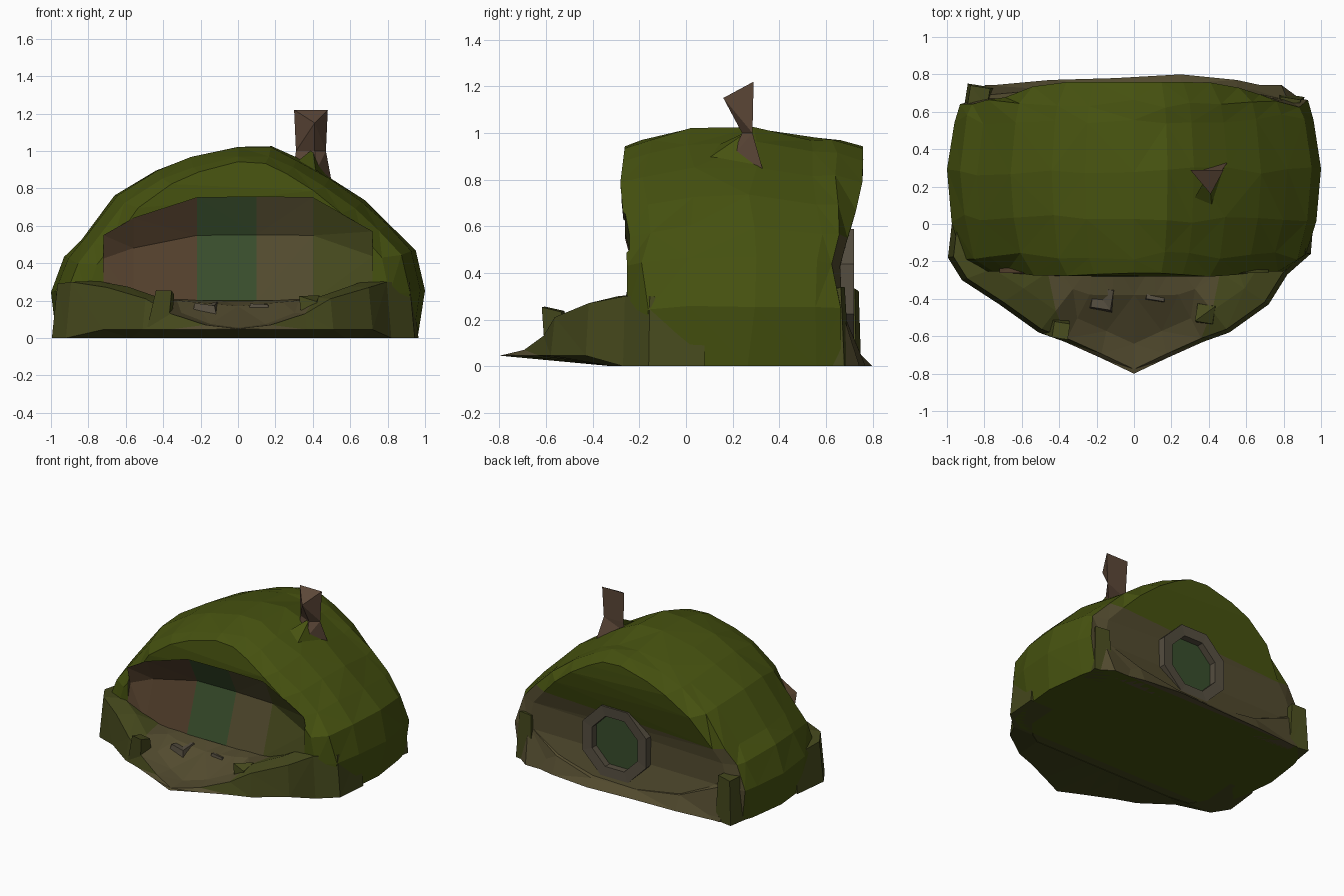
import bpy, bmesh, math, random

if "Cube" in bpy.data.objects:
    bpy.data.objects.remove(bpy.data.objects["Cube"])

random.seed(4)


def mat(name, c):
    m = bpy.data.materials.new(name)
    m.diffuse_color = (*c, 1)
    m.use_nodes = True
    m.node_tree.nodes["Principled BSDF"].inputs["Base Color"].default_value = m.diffuse_color
    return m


GRASS = mat("grass", (0.062, 0.085, 0.005))
MOSS = mat("moss", (0.06, 0.066, 0.012))
EARTH = mat("earth", (0.085, 0.07, 0.028))
BRICK = mat("brick", (0.11, 0.065, 0.04))
RED = mat("red_wall", (0.085, 0.05, 0.025))
GREEN = mat("green_door", (0.04, 0.075, 0.025))
STONE = mat("stone", (0.09, 0.075, 0.05))


def make(name, verts, faces, m, tri=True):
    me = bpy.data.meshes.new(name)
    me.from_pydata(verts, [], faces)
    bm = bmesh.new()
    bm.from_mesh(me)
    bmesh.ops.recalc_face_normals(bm, faces=bm.faces)
    if tri:
        bmesh.ops.triangulate(bm, faces=[f for f in bm.faces if len(f.verts) == 4])
    bm.to_mesh(me)
    bm.free()
    ob = bpy.data.objects.new(name, me)
    bpy.context.collection.objects.link(ob)
    me.materials.append(m)
    return ob


def loft(name, rings, m, strip_caps=False):
    """Skin closed rings of equal length and cap both ends (strips suit curved caps)."""
    n = len(rings[0])
    verts = [p for r in rings for p in r]
    faces = [(i * n + j, i * n + (j + 1) % n, (i + 1) * n + (j + 1) % n, (i + 1) * n + j)
             for i in range(len(rings) - 1) for j in range(n)]
    for s in (0, len(verts) - n):
        if strip_caps:
            faces += [(s + i, s + i + 1, s + n - 2 - i, s + n - 1 - i) for i in range(n // 2 - 1)]
        else:
            faces.append(tuple(range(s, s + n)))
    return make(name, verts, faces, m)


def cylinder_y(name, x, y, z, r, depth, sides, m):
    rings = [[(x + r * math.cos(t), yy, z + r * math.sin(t))
              for t in [2 * math.pi * (k + .5) / sides for k in range(sides)]]
             for yy in (y - depth / 2, y + depth / 2)]
    return loft(name, rings, m)


def cut(target, cutter):
    cutter.hide_render = True
    cutter.hide_viewport = True
    mod = target.modifiers.new(cutter.name, "BOOLEAN")
    mod.object = cutter
    mod.solver = "EXACT"


def curve(z, pts):
    """Piecewise linear value at height z."""
    for (z0, a), (z1, b) in zip(pts, pts[1:]):
        if z <= z1:
            return a + (b - a) * (z - z0) / (z1 - z0)
    return pts[-1][1]


# Grassy mound: one arch profile lofted from front to back
profile = [(-.97, 0), (-1, .25), (-.93, .43), (-.84, .53), (-.66, .76), (-.44, .9),
           (-.26, .97), (0, 1.03), (.18, 1.02), (.32, .96), (.5, .86), (.68, .73),
           (.82, .6), (.95, .47), (1, .26), (.96, 0)]
front_y = [(0, -.25), (.56, -.255), (.76, -.285), (1, -.255)]
back_y = [(0, .79), (.25, .715), (.45, .705), (.68, .755), (.8, .77), (1, .755)]
stations = [(None, .81, .915), (-.17, .92, .95), (.03, .975, 1), (.28, 1, 1.003),
            (.56, .96, .96), (.645, .93, .95), (None, .82, .915)]
rings = []
for i, (y, sx, sz) in enumerate(stations):
    ring = []
    for x, z in profile:
        if y is None:
            yy = curve(z * sz, back_y) - .05 * x * x if i else curve(z * sz, front_y)
            ring.append((x * sx, yy, z * sz))
        else:
            ring.append((x * sx, y + random.uniform(-.025, .025),
                         z * sz + (random.uniform(-.012, .004) if z else 0)))
    rings.append(ring)
mound = loft("grass_mound", rings, GRASS, True)
mound.data.materials.append(EARTH)
for p in mound.data.polygons:
    if p.normal.y > .5 and p.center.z < .56:
        p.material_index = 1

# Hollow front wall under the grassy lip: leans back, then comes forward to the yard
cols = [(-.72, .55, RED), (-.56, .64, RED), (-.22, .75, GREEN), (.1, .755, EARTH),
        (.4, .75, MOSS), (.72, .57, MOSS)]


def hollow(x, top, off):
    d = .1 * (1 - (abs(x) / .8) ** 4)
    mid = .22 + (top - .22) * .62
    return [(x, -.262 + off, top), (x, -.262 + d + off, mid), (x, -.28 + off, .2)]


cut(mound, loft("front_hollow_cutter",
                [hollow(x, t, .002) + [(x, -.5, .2), (x, -.5, t)] for x, t, _ in cols], EARTH))
for (x0, t0, m), (x1, t1, _) in zip(cols, cols[1:]):
    make("front_wall_panel", hollow(x0, t0, 0) + hollow(x1, t1, 0),
         [(0, 1, 4, 3), (1, 2, 5, 4)], m)

# Round back entrance: recess, door and stone ring
cut(mound, cylinder_y("back_door_cutter", .08, .74, .33, .21, .18, 8, EARTH))
cylinder_y("back_door", .08, .655, .33, .215, .02, 8, GREEN)
ring = []
for k in range(9):
    t = 2 * math.pi * (k + .5) / 8
    ring.append([(.08 + r * math.cos(t), y, .33 + r * math.sin(t))
                 for r, y in ((.2, .66), (.2, .715), (.28, .72), (.28, .66))])
loft("door_frame", ring, STONE)

# Earth bank at the foot of the back
loft("back_bank", [[(x, .66, 0), (x, y, 0), (x, y - .05, h), (x, .66, h + .03)]
                   for x, y, h in ((-.78, .74, .24), (-.45, .77, .1), (-.1, .78, .05),
                                   (.25, .8, .05), (.55, .77, .12), (.78, .72, .24))], EARTH)

# Front yard with a raised hedge rim, lowest in the middle
half = [(.965, .08, .27), (.945, -.16, .3), (.82, -.27, .3), (.72, -.43, .27), (.51, -.58, .21),
        (.37, -.63, .13), (.18, -.715, .07), (0, -.8, .05)]
path = half + [(-x, y, h) for x, y, h in half[-2::-1]]
path[-2], path[-3] = (-.995, -.18, .29), (-.92, -.3, .3)
apron = []
for x, y, h in path:
    lo = 0 if y > -.35 else .045
    apron.append([(x * .8, max(y, -.32), 0), (x, y, lo), (x * .97, y * .97, h),
                  (x * .82, y * .8, h + .005), (x * .64, max(y * .6, -.38), .17 + abs(x) * .06),
                  (x * .6, -.2 if y < -.2 else y, .21)])
yard = loft("front_yard", apron, MOSS)
yard.data.materials.append(EARTH)
for p in yard.data.polygons:
    if abs(p.center.x) < .42 and p.normal.z > .3:
        p.material_index = 1
make("yard_base", [(x * .8, max(y, -.32), .002) for x, y, h in path],
     [tuple(range(len(path)))], MOSS, False)


def tuft(name, x, y, z, r, h, m, lean=(0, 0)):
    """Low-poly clump with a leaning flat top."""
    rings = []
    for k, zz, l in ((1, z, 0), (.75, z + h, 1)):
        rings.append([(x + lean[0] * l + r * k * math.cos(a), y + lean[1] * l + r * k * math.sin(a),
                       zz + random.uniform(-.04, 0) * l)
                      for a in [math.pi * (q / 2 + .2) for q in range(4)]])
    return loft(name, rings, m)


# Shrubs and stones round the base
for x, y, z, r, h, m, lean in (
        (-.83, .67, 0, .1, .34, MOSS, (0, .01)), (.83, .62, 0, .1, .34, MOSS, (0, 0)),
        (-.42, -.54, .06, .08, .21, MOSS, (.03, -.03)), (.42, -.48, .06, .09, .17, MOSS, (-.04, 0)),
        (-.17, -.4, .1, .1, .1, STONE, (0, 0)), (.12, -.36, .1, .09, .1, STONE, (0, 0))):
    tuft("shrub" if m is MOSS else "path_stone", x, y, z, r, h, m, lean)

# Chimney: leaning three-sided stack
loft("chimney", [[(.30, .28, .93), (.5, .33, .84), (.42, .2, .9)],
                 [(.31, .285, 1.0), (.47, .285, 1.0), (.41, .24, 1.0)],
                 [(.30, .29, 1.22), (.48, .29, 1.22), (.41, .16, 1.15)]], BRICK)
# Small grassy gable below the chimney
make("chimney_gable", [(.3, .1, .93), (.52, .34, .80), (.4, .27, 1.01), (.42, .05, .86)],
     [(0, 1, 2), (0, 2, 3), (1, 3, 2), (0, 3, 1)], GRASS)
